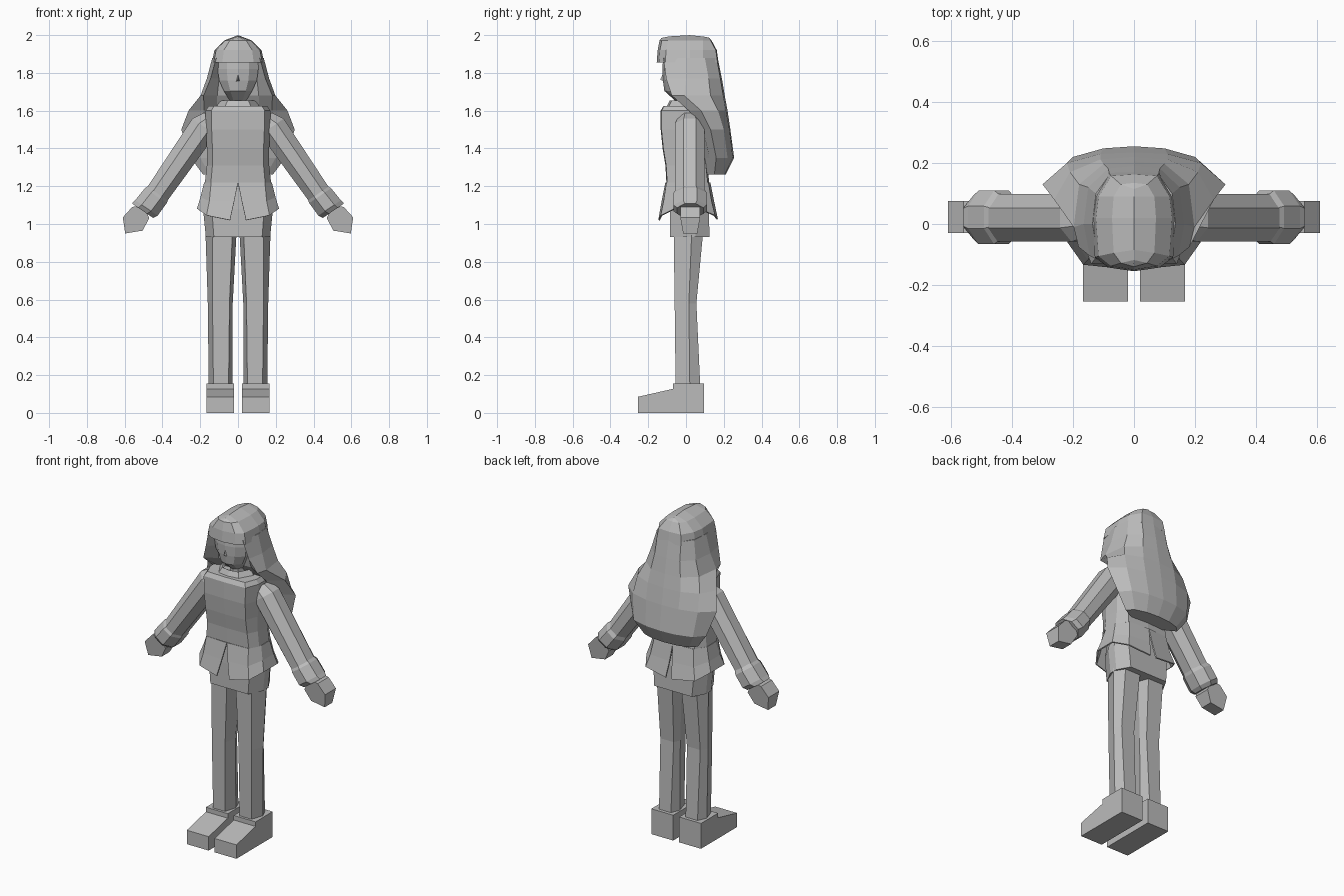
import bpy, bmesh, math
from mathutils import Vector

grey = bpy.data.materials.new("plain_grey")
grey.diffuse_color = (0.5, 0.5, 0.5, 1)


def finish(name, bm):
    bmesh.ops.remove_doubles(bm, verts=bm.verts, dist=0.0005)
    bmesh.ops.recalc_face_normals(bm, faces=bm.faces)
    me = bpy.data.meshes.new(name)
    bm.to_mesh(me)
    bm.free()
    me.materials.append(grey)
    ob = bpy.data.objects.new(name, me)
    bpy.context.collection.objects.link(ob)
    return ob


def loft(name, rings, closed=True, caps=True, side=1):
    """Skin a list of equal-length 3D rings; side=-1 mirrors across x."""
    bm = bmesh.new()
    rows = [[bm.verts.new((p[0] * side, p[1], p[2])) for p in r] for r in rings]
    n = len(rows[0])
    for a, b in zip(rows, rows[1:]):
        for i in range(n if closed else n - 1):
            j = (i + 1) % n
            bm.faces.new((a[i], a[j], b[j], b[i]))
    if closed and caps:
        bm.faces.new(rows[0])
        bm.faces.new(rows[-1])
    return finish(name, bm)


def sym(z, half):
    """Full ring at height z from right-half points, front centre to back centre."""
    left = [(-x, y) for x, y in reversed(half[1:-1])]
    return [(x, y, z) for x, y in half + left]


def prism(name, poly, lo, hi, side=1):
    """Extrude a yz profile along x."""
    return loft(name, [[(t, y, z) for y, z in poly] for t in (lo, hi)], side=side)


def hexa(z, x0, x1, xf0, xf1, yf, ym, yb):
    return [(xf0, yf, z), (xf1, yf, z), (x1, ym, z), (xf1, yb, z), (xf0, yb, z), (x0, ym, z)]


def tube(name, sections, side):
    """Octagonal sleeve; sections are (x, z, half width, half depth, y centre)."""
    u, rings = Vector((0.826, 0, 0.565)), []
    for x, z, w, d, y in sections:
        ring = []
        for i in range(8):
            a = math.radians(22.5 + 45 * i)
            k = 1 / math.cos(math.radians(22.5))
            ring.append(Vector((x, y, z)) + u * (w * k * math.cos(a)) + Vector((0, d * k * math.sin(a), 0)))
        rings.append(ring)
    return loft(name, rings, side=side)


for s, tag in ((1, "right"), (-1, "left")):
    # shoe with stepped ankle and sloping toe
    prism("shoe_" + tag, [(-0.255, 0), (0.095, 0), (0.095, 0.155), (-0.07, 0.155),
                          (-0.07, 0.127), (-0.255, 0.085)], 0.02, 0.168, s)
    # trouser leg
    loft("leg_" + tag, [hexa(0.15, 0.028, 0.155, 0.05, 0.13, -0.055, 0.02, 0.075),
                        hexa(0.58, 0.028, 0.16, 0.045, 0.135, -0.06, 0.015, 0.055),
                        hexa(0.95, 0.008, 0.172, 0.03, 0.135, -0.065, 0.03, 0.09)], side=s)
    # sleeve, turned-up cuff and hand
    tube("sleeve_" + tag, [(0.13, 1.555, 0.06, 0.06, 0.02), (0.18, 1.515, 0.075, 0.078, 0.02),
                           (0.43, 1.155, 0.064, 0.078, 0.02)], s)
    tube("cuff_" + tag, [(0.415, 1.175, 0.06, 0.07, 0.022), (0.435, 1.15, 0.07, 0.088, 0.022),
                         (0.485, 1.085, 0.072, 0.088, 0.022), (0.505, 1.07, 0.068, 0.07, 0.022)], s)
    poly = [(0.47, 1.03), (0.505, 0.965), (0.597, 0.95), (0.61, 1.035), (0.56, 1.09), (0.50, 1.10)]
    loft("hand_" + tag, [[(x, -0.03 + (0.015 if z < 1 else 0), z) for x, z in poly],
                         [(x, 0.075 - (0.015 if z < 1 else 0), z) for x, z in poly]], side=s)
    # flared jacket skirt half, split at front and back
    skirt = loft("jacket_skirt_" + tag, [
        [(0, -0.105, 1.22), (0.14, -0.1, 1.22), (0.175, -0.03, 1.22),
         (0.175, 0.05, 1.22), (0.13, 0.115, 1.22), (0, 0.125, 1.22)],
        [(0.02, -0.125, 1.12), (0.15, -0.115, 1.12), (0.195, -0.045, 1.14),
         (0.195, 0.06, 1.14), (0.145, 0.132, 1.12), (0.008, 0.145, 1.12)],
        [(0.042, -0.143, 1.02), (0.165, -0.13, 1.045), (0.214, -0.06, 1.08),
         (0.214, 0.07, 1.08), (0.165, 0.15, 1.045), (0.02, 0.165, 1.025)]], closed=False, side=s)
    m = skirt.modifiers.new("cloth", "SOLIDIFY")
    m.thickness, m.offset = 0.008, 0


# hips
def hip(z, w, yf, yb):
    return sym(z, [(0, yf), (w * 0.75, yf), (w, 0.0), (w, 0.05), (w * 0.75, yb), (0, yb)])


loft("hips", [hip(0.93, 0.17, -0.085, 0.125), hip(1.08, 0.185, -0.085, 0.12),
              hip(1.2, 0.16, -0.08, 0.1)])


# jacket body
def chest(z, w, yf, yb):
    return sym(z, [(0, yf - 0.004), (w * 0.82, yf), (w, -0.045), (w, 0.05), (w * 0.78, yb), (0, yb + 0.008)])


loft("jacket_body", [chest(1.22, 0.175, -0.1, 0.115), chest(1.31, 0.165, -0.105, 0.105),
                     chest(1.4, 0.165, -0.12, 0.1), chest(1.5, 0.17, -0.13, 0.1),
                     chest(1.6, 0.172, -0.13, 0.09), chest(1.625, 0.155, -0.115, 0.08)])


# neck and standing collar
def oval(z, w, yf, yb):
    m = (yf + yb) / 2
    return sym(z, [(0, yf), (w * 0.6, yf + 0.01), (w, m), (w * 0.6, yb), (0, yb)])


loft("neck", [oval(1.6, 0.045, -0.05, 0.05), oval(1.7, 0.045, -0.05, 0.05)])
collar = loft("collar", [oval(1.615, 0.12, -0.105, 0.08), oval(1.655, 0.09, -0.085, 0.075)], caps=False)
m = collar.modifiers.new("cloth", "SOLIDIFY")
m.thickness = 0.012


# head with chin and small nose
def face(z, w, yf):
    return sym(z, [(0, yf), (w * 0.55, yf + 0.012), (w, yf + 0.05), (w, 0.08), (0, 0.1)])


loft("head", [face(1.655, 0.045, -0.06), face(1.705, 0.075, -0.115), face(1.76, 0.1, -0.122),
              face(1.82, 0.108, -0.125), face(1.9, 0.105, -0.12)])
loft("nose", [[(-0.01, -0.118, 1.755), (0.01, -0.118, 1.755), (0, -0.12, 1.80)],
              [(-0.001, -0.137, 1.765), (0.001, -0.137, 1.765), (0, -0.135, 1.768)]])


# hair crown with a centre ridge and straight fringe
def crown(z, w, yf, yb):
    return sym(z, [(0, yf), (w * 0.6, yf + 0.012), (w * 0.93, yf + 0.045), (w, 0.02),
                   (w * 0.93, 0.09), (w * 0.6, yb - 0.005), (0, yb)])


rings = [crown(1.855, 0.138, -0.155, 0.172), crown(1.92, 0.125, -0.15, 0.163),
         crown(1.972, 0.072, -0.14, 0.135)]
ridge = [(0, y, 2.0 - 0.9 * y ** 2) for x, y, z in crown(2.0, 0, -0.13, 0.12)]
loft("hair_crown", rings + [ridge], caps=False)
loft("hair_fringe_underside", [rings[0], crown(1.857, 0.12, -0.11, 0.15)], caps=False)


# long hair: inner edge, front lock, widest side, back corner, back middle, back centre
def lock(z, yi, xi, tip, side, corner, back, yb):
    return sym(z, [(0, yi), (xi, yi), tip, side, corner, back, (0, yb)])


loft("long_hair", [
    lock(1.88, -0.05, 0.09, (0.115, -0.12), (0.136, 0.0), (0.125, 0.1), (0.08, 0.162), 0.168),
    lock(1.77, -0.05, 0.10, (0.145, -0.105), (0.165, 0.0), (0.15, 0.12), (0.085, 0.182), 0.19),
    lock(1.68, -0.03, 0.11, (0.182, -0.075), (0.198, -0.01), (0.18, 0.13), (0.1, 0.197), 0.205),
    lock(1.6, 0.02, 0.11, (0.18, 0.015), (0.262, 0.08), (0.21, 0.17), (0.11, 0.212), 0.22),
    lock(1.5, 0.075, 0.11, (0.21, 0.09), (0.3, 0.13), (0.22, 0.2), (0.11, 0.23), 0.235),
    lock(1.35, 0.09, 0.11, (0.2, 0.125), (0.25, 0.16), (0.2, 0.22), (0.1, 0.248), 0.255),
    lock(1.262, 0.1, 0.09, (0.15, 0.13), (0.185, 0.15), (0.15, 0.185), (0.08, 0.205), 0.21)])
